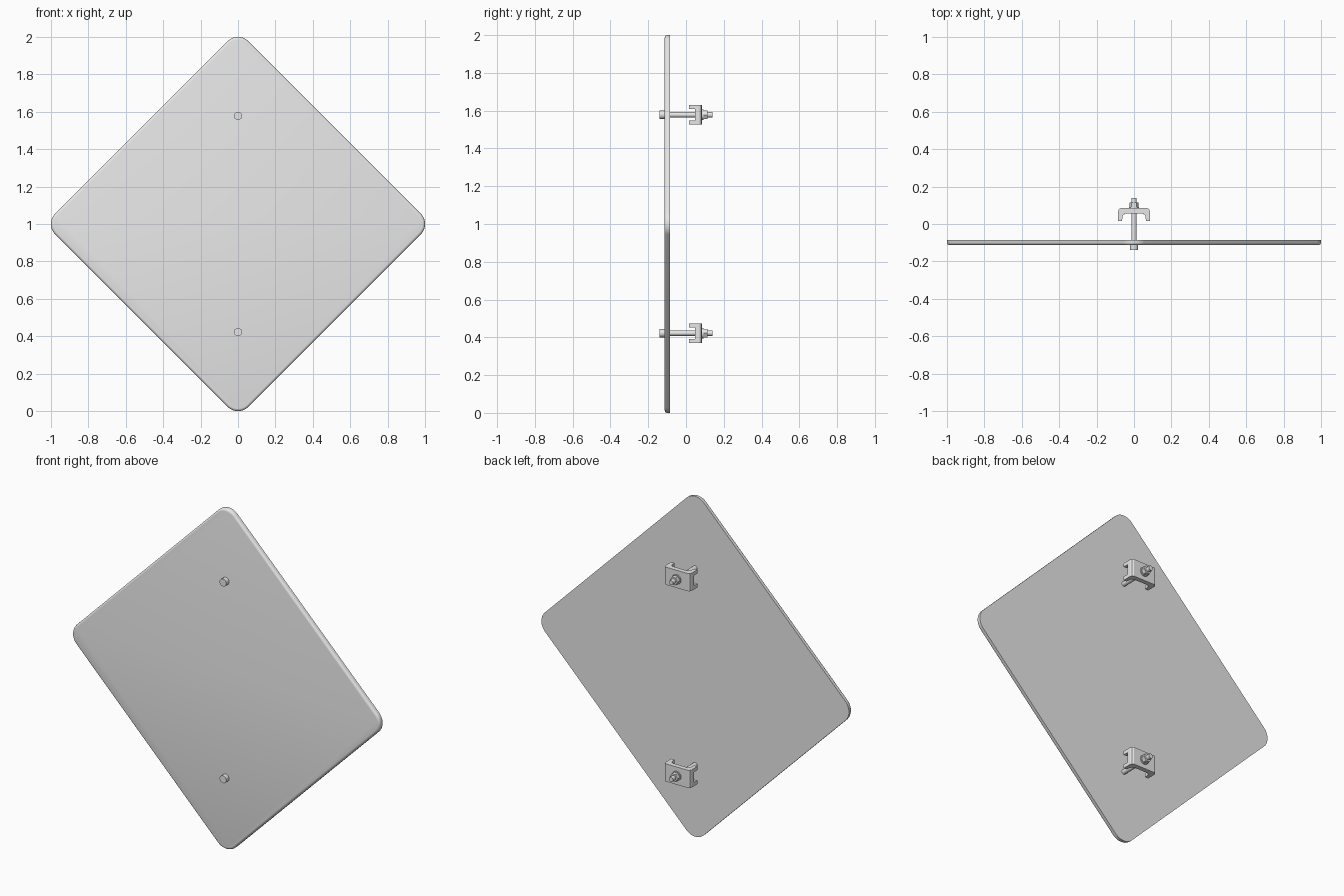
import bpy, bmesh, math
from mathutils import Vector

cube = bpy.data.objects.get("Cube")
if cube:
    bpy.data.objects.remove(cube, do_unlink=True)

grey = bpy.data.materials.new("plain grey")
grey.use_nodes = True
grey.diffuse_color = (0.8, 0.8, 0.8, 1)
grey.node_tree.nodes["Principled BSDF"].inputs["Base Color"].default_value = (0.8, 0.8, 0.8, 1)


def loft(name, rings, smooth=True):
    """Skin a stack of matching rings and cap both ends."""
    bm = bmesh.new()
    loops = [[bm.verts.new(p) for p in ring] for ring in rings]
    for a, b in zip(loops, loops[1:]):
        for i in range(len(a)):
            j = (i + 1) % len(a)
            bm.faces.new((a[i], a[j], b[j], b[i]))
    bm.faces.new(loops[0])
    bm.faces.new(loops[-1])
    bmesh.ops.recalc_face_normals(bm, faces=bm.faces)
    mesh = bpy.data.meshes.new(name)
    bm.to_mesh(mesh)
    bm.free()
    mesh.materials.append(grey)
    obj = bpy.data.objects.new(name, mesh)
    bpy.context.collection.objects.link(obj)
    if smooth:
        bpy.ops.object.select_all(action='DESELECT')
        obj.select_set(True)
        bpy.context.view_layer.objects.active = obj
        bpy.ops.object.shade_smooth_by_angle(angle=math.radians(25))
    return obj


def rod(name, radius, y0, y1, z, sides, smooth=True):
    """Upright polygon swept along y."""
    angles = [2 * math.pi * i / sides for i in range(sides)]
    return loft(name, [[(radius * math.cos(a), y, z + radius * math.sin(a)) for a in angles]
                       for y in (y0, y1)], smooth)


def diamond(y, radius, steps=10):
    """Diamond outline with round corners."""
    ring = []
    for k in range(4):
        mid = k * math.pi / 2
        for i in range(steps + 1):
            a = mid + math.pi / 2 * (i / steps - 0.5)
            ring.append((0.92 * math.cos(mid) + radius * math.cos(a), y,
                         1 + 0.92 * math.sin(mid) + radius * math.sin(a)))
    return ring


# Sign plate with a rounded front rim
rim = 0.014
rings = [diamond(-0.085, 0.08)]
for i in range(5):
    a = i / 4 * math.pi / 2
    rings.append(diamond(-0.099 - rim * math.sin(a), 0.08 - rim * (1 - math.cos(a))))
loft("sign_plate", rings)

# Half outlines of the clamp: long hooked arms and the shorter web between them
arm_half = [(0.085, 0.016), (0.085, 0.068), (0.081, 0.079), (0.07, 0.085)]
arm_inner = [(0.045, 0.057), (0.055, 0.052), (0.061, 0.041), (0.064, 0.016)]
web_half = [(0.085, 0.048), (0.085, 0.068), (0.081, 0.079), (0.07, 0.085)]
web_inner = [(0.045, 0.057), (0.058, 0.048)]


def clamp_piece(name, outer, inner, z0, z1):
    half = outer[::-1] + inner[::-1]
    outline = half + [(-x, y) for x, y in reversed(half)]
    loft(name, [[(x, y, z) for x, y in outline] for z in (z0, z1)], False)


# Two fixings: bolt, clamp, washer and nut
for place, z in (("lower", 0.422), ("upper", 1.578)):
    rod(place + "_bolt_head", 0.022, -0.14, -0.113, z, 16)
    rod(place + "_bolt_shaft", 0.014, -0.09, 0.14, z, 16)
    clamp_piece(place + "_clamp_web", web_half, web_inner, z - 0.03, z + 0.03)
    clamp_piece(place + "_clamp_top_arm", arm_half, arm_inner, z + 0.03, z + 0.052)
    clamp_piece(place + "_clamp_bottom_arm", arm_half, arm_inner, z - 0.052, z - 0.03)
    rod(place + "_washer", 0.028, 0.085, 0.092, z, 16)
    rod(place + "_nut", 0.025, 0.092, 0.115, z, 6, False)
